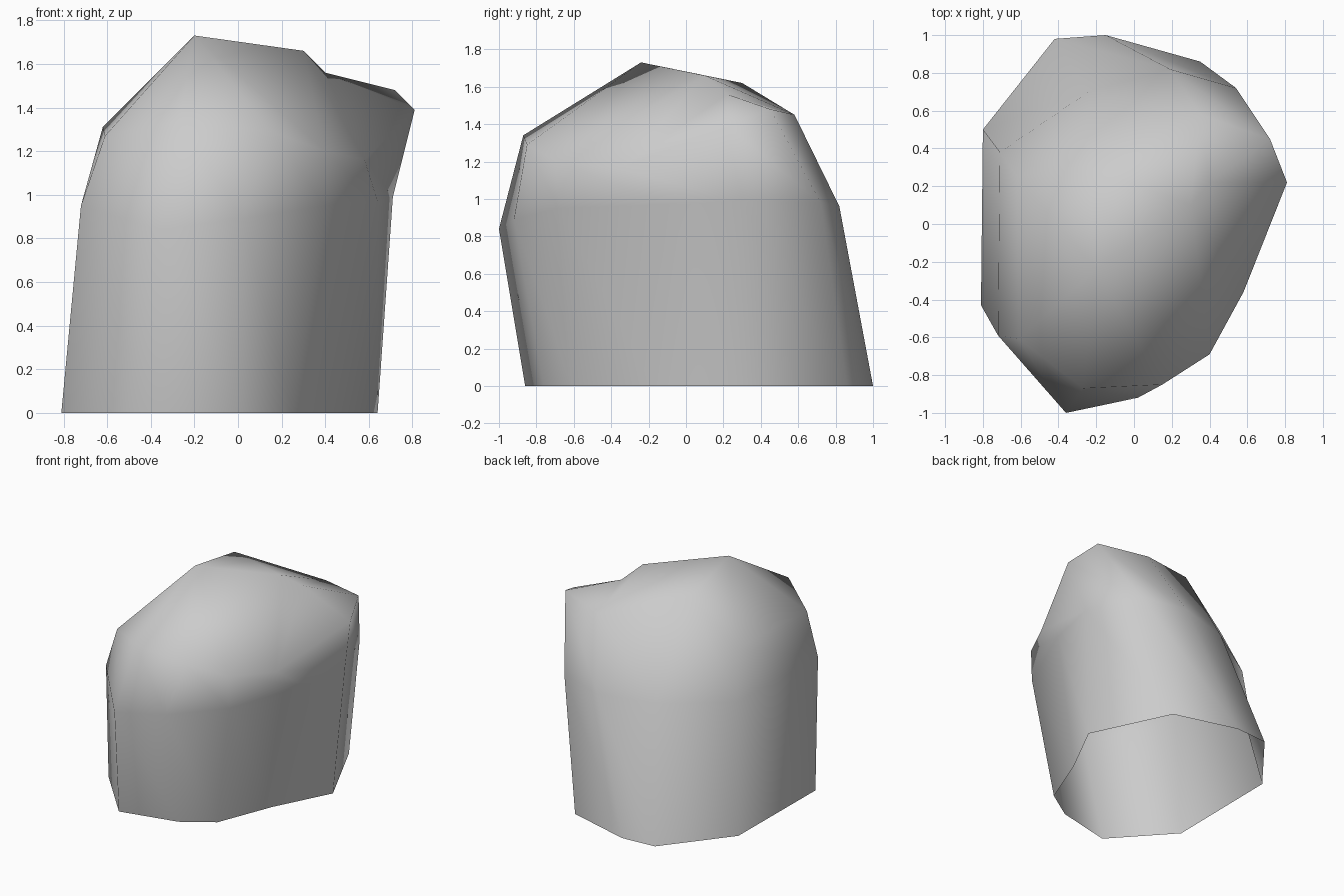
import bpy, bmesh

if "Cube" in bpy.data.objects:
    bpy.data.objects.remove(bpy.data.objects["Cube"])

# Ten-sided rock: three rings (counted clockwise from the front left), then three peaks
base = [(-.81, -.43), (-.80, .50), (-.42, .98), (-.15, 1.0), (.35, .86),
        (.64, .25), (.42, -.18), (.25, -.61), (.02, -.76), (-.42, -.86)]
waist = [(-.72, -.59, .95), (-.71, .38, .97), (-.24, .70, .95), (.19, .82, .96), (.54, .72, .98),
         (.71, .30, .99), (.64, -.10, .97), (.40, -.68, .95), (.02, -.92, .89), (-.36, -1.0, .84)]
shoulder = [(-.61, -.61, 1.27), (-.62, .25, 1.31), (-.24, .30, 1.62), (.35, .58, 1.45), (.72, .45, 1.48),
            (.81, .22, 1.39), (.58, -.36, 1.16), (.40, -.69, 1.20), (.15, -.85, 1.29), (-.27, -.87, 1.34)]
peaks = [(-.20, -.24, 1.73), (.30, .10, 1.66), (.40, .22, 1.56)]
peak_of_side = [0, 0, 1, 2, 2, 2, 1, 0, 0, 0]

bm = bmesh.new()
rings = [[bm.verts.new(p) for p in ring]
         for ring in ([(x, y, 0) for x, y in base], waist, shoulder)]
tops = [bm.verts.new(p) for p in peaks]
n = len(base)

# Side walls, open underneath
for low, high in zip(rings, rings[1:]):
    for i in range(n):
        j = (i + 1) % n
        bm.faces.new((low[i], high[i], high[j], low[j]))

# Crown: each shoulder side joins its peak, with a bridge where the peak changes
crown = rings[2]
for i in range(n):
    j = (i + 1) % n
    a, b = peak_of_side[i], peak_of_side[j]
    bm.faces.new((crown[i], tops[a], crown[j]))
    if a != b:
        bm.faces.new((crown[j], tops[a], tops[b]))

for f in bm.faces:
    f.smooth = True
bm.normal_update()

mesh = bpy.data.meshes.new("rock")
bm.to_mesh(mesh)
bm.free()

# Plain stone colour
stone = bpy.data.materials.new("stone grey")
stone.diffuse_color = (.6, .6, .6, 1)
stone.use_nodes = True
stone.node_tree.nodes["Principled BSDF"].inputs["Base Color"].default_value = stone.diffuse_color
mesh.materials.append(stone)

rock = bpy.data.objects.new("rock", mesh)
bpy.context.collection.objects.link(rock)
